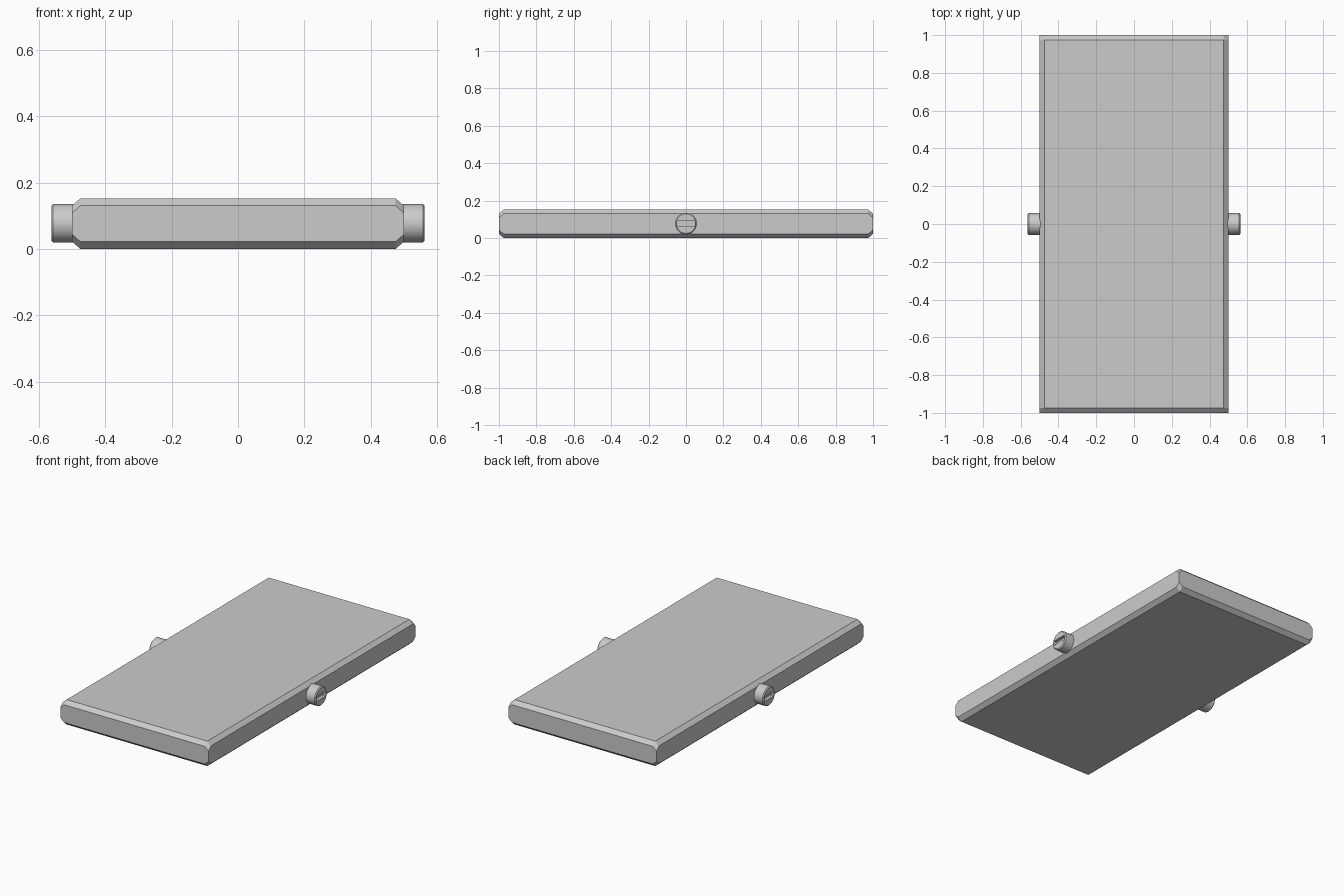
import bpy, bmesh, math
from mathutils import Matrix

if "Cube" in bpy.data.objects:
    bpy.data.objects.remove(bpy.data.objects["Cube"])

H = 0.152          # slab height
A, B = 0.025, 0.022  # chamfer inset across / down
PIN_Z, PIN_R = 0.077, 0.058


def finish(name, bm):
    bmesh.ops.recalc_face_normals(bm, faces=bm.faces)
    mesh = bpy.data.meshes.new(name)
    bm.to_mesh(mesh)
    bm.free()
    obj = bpy.data.objects.new(name, mesh)
    bpy.context.collection.objects.link(obj)
    return obj


# Slab: hull of four points per corner gives chamfers with clipped corners
bm = bmesh.new()
for sx in (-1, 1):
    for sy in (-1, 1):
        for sz in (-1, 1):
            for ix, iy, iz in ((A, A, 0), (A, 0, B), (0, A, B), (0, 0, 2 * B)):
                bm.verts.new((sx * (0.5 - ix), sy * (1 - iy),
                              H / 2 + sz * (H / 2 - iz)))
bmesh.ops.convex_hull(bm, input=bm.verts)
bmesh.ops.dissolve_limit(bm, angle_limit=0.01, verts=bm.verts, edges=bm.edges)
finish("slab", bm)


# Pins: turned profile with an eased rim and a screwdriver slot
def pin(name, side):
    bm = bmesh.new()
    profile = [(0.44, 0), (0.44, PIN_R), (0.557, PIN_R), (0.5625, PIN_R - 0.006), (0.5625, 0)]
    verts = [bm.verts.new((side * x, 0, PIN_Z + r)) for x, r in profile]
    edges = [bm.edges.new(p) for p in zip(verts, verts[1:])]
    bmesh.ops.spin(bm, geom=verts + edges, cent=(0, 0, PIN_Z), axis=(1, 0, 0),
                   angle=2 * math.pi, steps=32)
    bmesh.ops.remove_doubles(bm, verts=bm.verts, dist=1e-4)
    obj = finish(name, bm)

    bm = bmesh.new()
    bmesh.ops.create_cube(bm, size=1, matrix=Matrix.Translation((side * 0.5625, 0, PIN_Z))
                          @ Matrix.Diagonal((0.04, 0.094, 0.028, 1)))
    cutter = finish(name + "_slot_cutter", bm)
    cutter.hide_render = True
    cutter.hide_set(True)

    bpy.ops.object.select_all(action='DESELECT')
    obj.select_set(True)
    bpy.context.view_layer.objects.active = obj
    bpy.ops.object.shade_smooth_by_angle(angle=math.radians(30))
    cut = obj.modifiers.new("slot", 'BOOLEAN')
    cut.operation = 'DIFFERENCE'
    cut.solver = 'EXACT'
    cut.object = cutter
    bpy.ops.object.modifier_apply(modifier=cut.name)
    bpy.data.objects.remove(cutter)
    bpy.ops.object.shade_smooth_by_angle(angle=math.radians(30))


pin("left_pin", -1)
pin("right_pin", 1)
